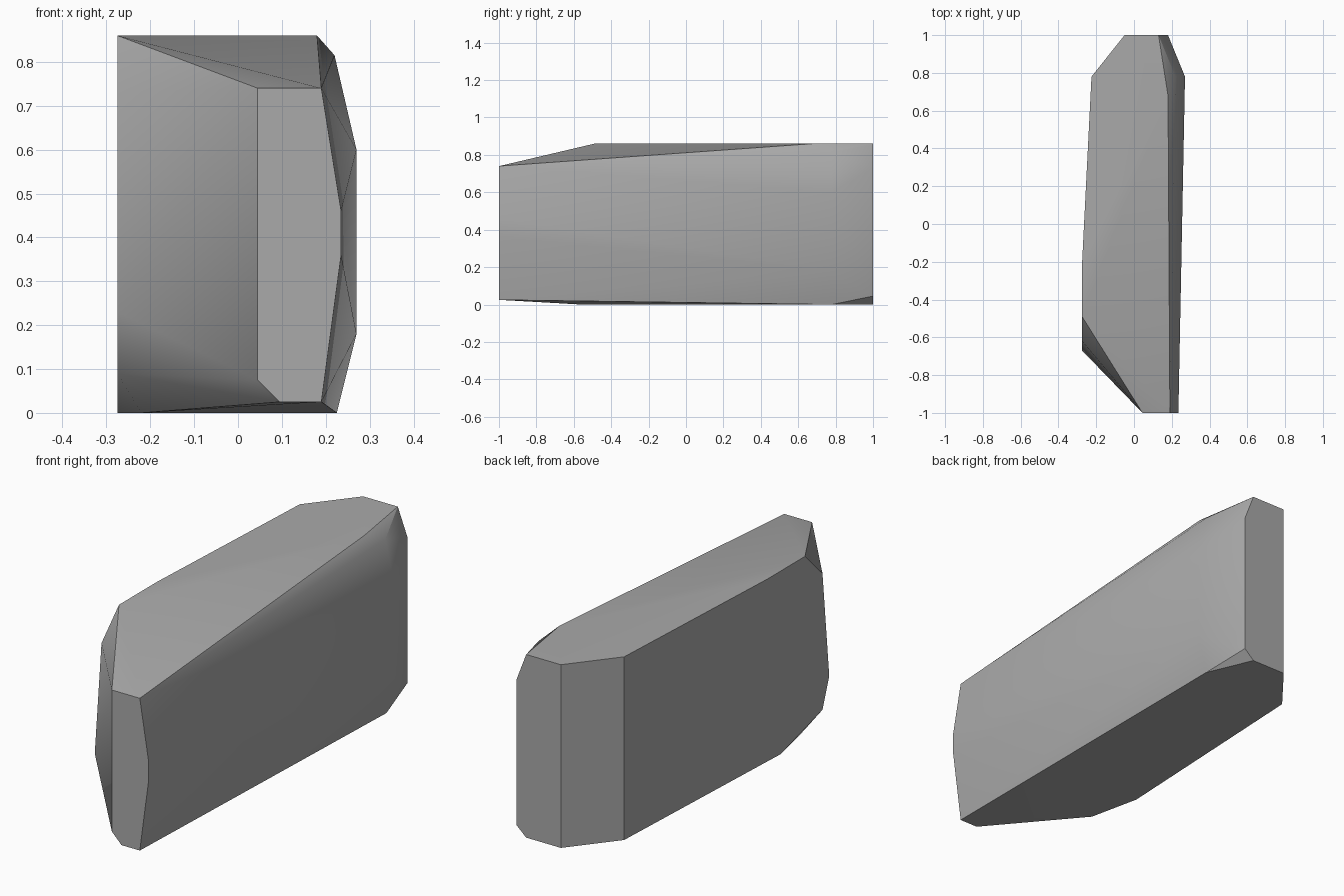
import bpy
import bmesh
import math

default_cube = bpy.data.objects.get("Cube")
if default_cube:
    bpy.data.objects.remove(default_cube, do_unlink=True)


def make_material(name, colour):
    material = bpy.data.materials.new(name)
    material.use_nodes = True
    material.diffuse_color = colour
    material.node_tree.nodes["Principled BSDF"].inputs["Base Color"].default_value = colour
    return material


def make_hull(name, sections, material):
    """Wrap a convex, faceted skin round groups of corner points."""
    bm = bmesh.new()
    for corners in sections:
        for corner in corners:
            bm.verts.new(corner)
    hull = bmesh.ops.convex_hull(bm, input=bm.verts[:])
    inner = set(hull["geom_interior"]) | set(hull["geom_unused"])
    loose = [v for v in inner if isinstance(v, bmesh.types.BMVert) and v.is_valid]
    bmesh.ops.delete(bm, geom=loose, context="VERTS")
    bmesh.ops.dissolve_limit(bm, angle_limit=math.radians(1),
                             verts=bm.verts[:], edges=bm.edges[:])
    bmesh.ops.recalc_face_normals(bm, faces=bm.faces[:])
    mesh = bpy.data.meshes.new(name)
    bm.to_mesh(mesh)
    bm.free()
    mesh.materials.append(material)
    block = bpy.data.objects.new(name, mesh)
    bpy.context.collection.objects.link(block)
    bpy.ops.object.select_all(action="DESELECT")
    block.select_set(True)
    bpy.context.view_layer.objects.active = block
    bpy.ops.object.shade_smooth_by_angle(angle=math.radians(30))
    return block


TOP = 0.86
FRONT, BACK = -1, 1
SIDE = -0.275      # flat side on the -x half
SHOULDER = 0.78    # where the back corners start

# narrow front end
front_end = [(x, FRONT, z) for x, z in (
    (0.045, 0.74), (0.19, 0.74), (0.235, 0.46), (0.235, 0.36),
    (0.19, 0.025), (0.095, 0.025), (0.045, 0.075))]

# flat side with its bevelled front edge
flat_side = [(SIDE, y, z) for y, z in (
    (-0.49, TOP), (-0.21, TOP), (-0.62, 0.73), (-0.67, 0.23),
    (-0.62, 0.09), (-0.31, 0))]
underside = [(-0.22, -0.56, 0)]

# back shoulders
shoulders = [(x, SHOULDER, z) for x, z in (
    (-0.225, TOP), (-0.225, 0), (0.22, 0.815), (0.27, 0.6),
    (0.27, 0.18), (0.225, 0))]
top_corner = [(0.18, 0.68, TOP)]

# flat back end
back_end = [(x, BACK, z) for x, z in (
    (-0.05, TOP), (0.13, TOP), (0.18, 0.73), (0.18, 0.045),
    (0.13, 0), (-0.05, 0))]

grey = make_material("stone grey", (0.4, 0.4, 0.4, 1))
make_hull("stone_block",
          [front_end, flat_side, underside, shoulders, top_corner, back_end], grey)
